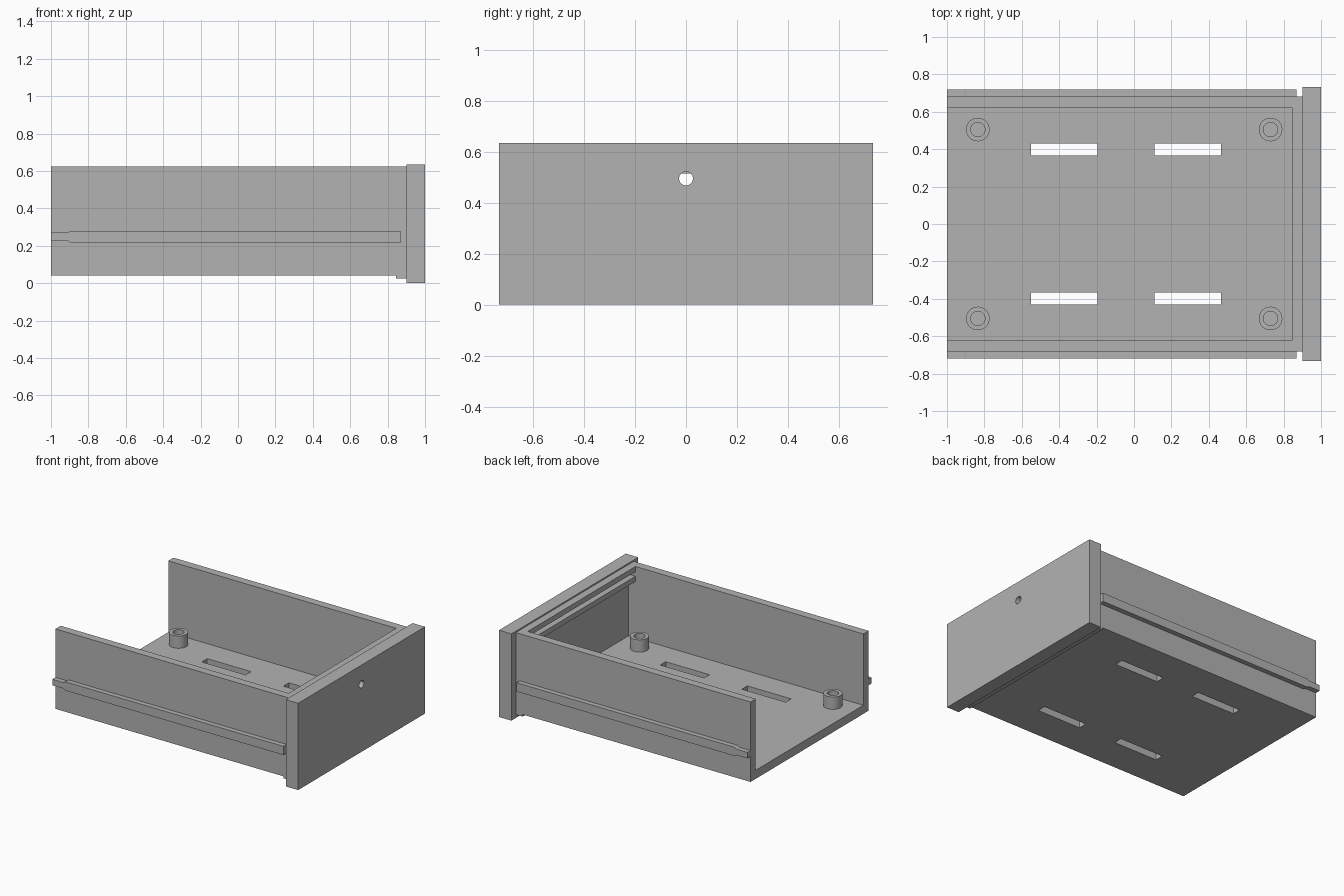
import bpy
import bmesh
from mathutils import Matrix

default = bpy.data.objects.get("Cube")
if default:
    bpy.data.objects.remove(default, do_unlink=True)

grey = bpy.data.materials.new("plain grey")
GREY = (0.45, 0.45, 0.45, 1)
grey.diffuse_color = GREY
grey.use_nodes = True
grey.node_tree.nodes["Principled BSDF"].inputs["Base Color"].default_value = GREY


def make(name, bm):
    bmesh.ops.recalc_face_normals(bm, faces=bm.faces)
    mesh = bpy.data.meshes.new(name)
    bm.to_mesh(mesh)
    bm.free()
    mesh.materials.append(grey)
    obj = bpy.data.objects.new(name, mesh)
    bpy.context.collection.objects.link(obj)
    return obj


def box(name, x, y, z):
    bm = bmesh.new()
    size = [b - a for a, b in (x, y, z)]
    mid = [(a + b) / 2 for a, b in (x, y, z)]
    bmesh.ops.create_cube(bm, size=1, matrix=Matrix.Translation(mid) @ Matrix.Diagonal((*size, 1)))
    return make(name, bm)


def prism(name, outline, depth):
    """Extrude a flat outline along the depth vector."""
    bm = bmesh.new()
    face = bm.faces.new([bm.verts.new(p) for p in outline])
    grown = bmesh.ops.extrude_face_region(bm, geom=[face], use_keep_orig=True)
    verts = [g for g in grown["geom"] if isinstance(g, bmesh.types.BMVert)]
    bmesh.ops.translate(bm, verts=verts, vec=depth)
    return make(name, bm)


def cylinder(name, radius, depth, center, axis="Z"):
    bm = bmesh.new()
    turn = Matrix.Rotation(1.5707963, 4, "Y") if axis == "X" else Matrix()
    bmesh.ops.create_cone(bm, cap_ends=True, segments=40, radius1=radius, radius2=radius,
                          depth=depth, matrix=Matrix.Translation(center) @ turn)
    return make(name, bm)


def cut(obj, cutter):
    cutter.hide_render = True
    mod = obj.modifiers.new("cut", "BOOLEAN")
    mod.operation = "DIFFERENCE"
    mod.solver = "EXACT"
    mod.object = cutter
    bpy.context.view_layer.objects.active = obj
    bpy.ops.object.modifier_apply(modifier=mod.name)
    bpy.data.objects.remove(cutter, do_unlink=True)


def smooth(obj):
    bpy.ops.object.select_all(action="DESELECT")
    obj.select_set(True)
    bpy.context.view_layer.objects.active = obj
    bpy.ops.object.shade_smooth_by_angle()


BACK, FACE = -1.0, 0.9        # open end and rear of the end panel
LIP = 0.845                   # inner edge of the ribs
OUT, INN = 0.682, 0.622       # outer and inner sides of the walls
BASE, FLOOR, TOP = 0.04, 0.103, 0.625

# U-shaped tray: floor and two side walls
tray = prism("tray", [(BACK, y, z) for y, z in (
    (-OUT, BASE), (OUT, BASE), (OUT, TOP), (INN, TOP),
    (INN, FLOOR), (-INN, FLOOR), (-INN, TOP), (-OUT, TOP))], (FACE - BACK, 0, 0))

# Four long slots through the floor
for x in ((-0.55, -0.195), (0.11, 0.465)):
    for y in ((-0.43, -0.367), (0.367, 0.43)):
        cut(tray, box("slot_cutter", x, y, (0, 0.2)))

# End panel with a small round hole
panel = box("end_panel", (FACE, 1), (-0.733, 0.733), (0, 0.635))
cut(panel, cylinder("hole_cutter", 0.027, 0.4, (0.95, 0, 0.495), "X"))
smooth(panel)

# Ribs behind the panel and a lip under the floor
box("upper_rib", (LIP, FACE), (-INN, INN), (0.586, TOP))
box("lower_rib", (LIP, FACE), (-INN, INN), (0.515, 0.553))
box("bottom_lip", (LIP, FACE), (-OUT, OUT), (0.025, BASE))

# Slide rails with a narrowed lead-in
for side, label in ((-1, "front"), (1, "back")):
    prism(label + "_rail", [(x, side * OUT, z) for x, z in (
        (BACK, 0.226), (-0.91, 0.226), (-0.895, 0.216), (0.87, 0.216),
        (0.87, 0.28), (-0.895, 0.28), (-0.91, 0.27), (BACK, 0.27))],
        (0, side * 0.036, 0))

# Hollow standoffs on the floor
for x in (-0.835, 0.73):
    for y in (-0.505, 0.505):
        post = cylinder("standoff", 0.063, 0.09, (x, y, FLOOR + 0.045))
        cut(post, cylinder("bore_cutter", 0.038, 0.16, (x, y, FLOOR + 0.085)))
        smooth(post)
